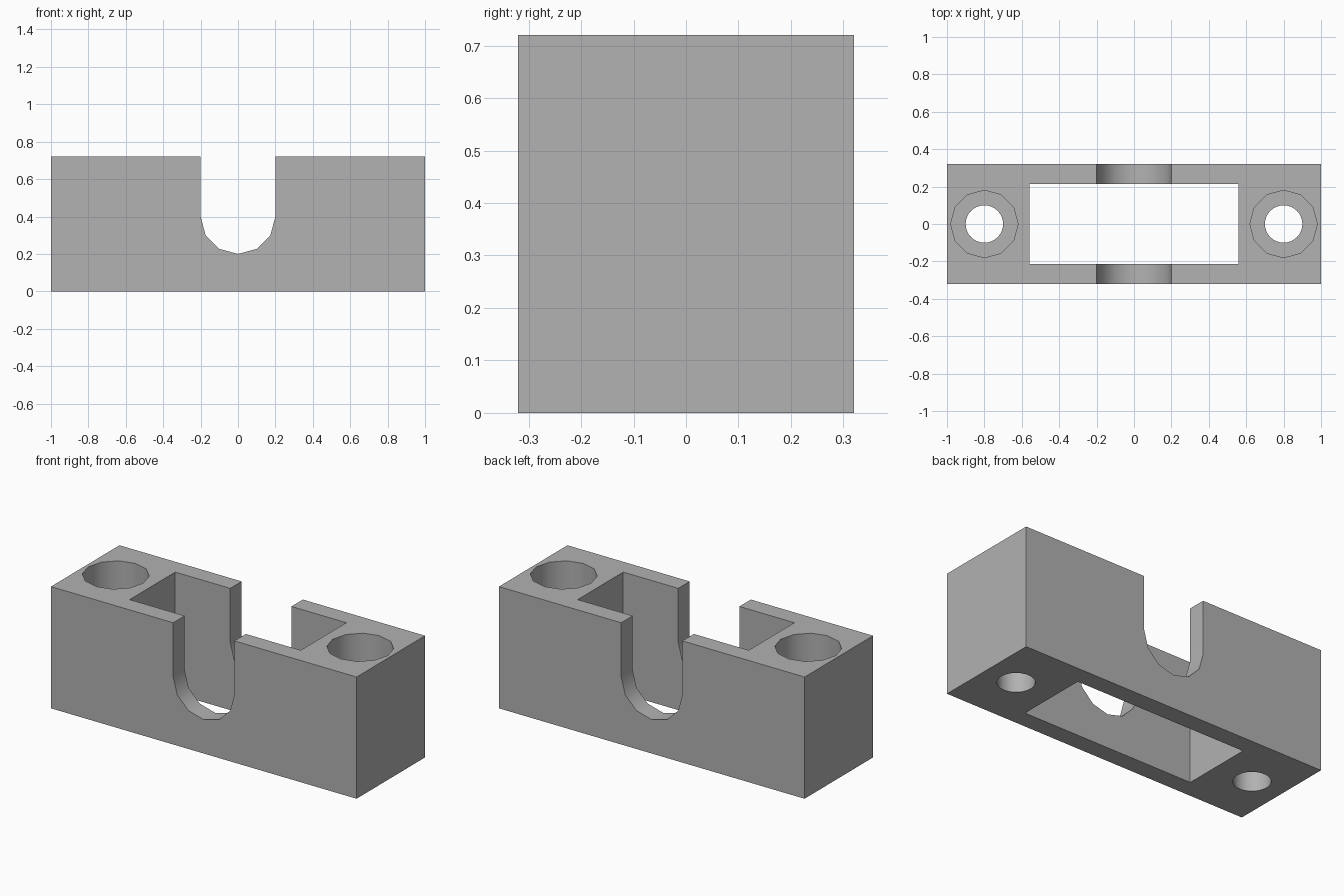
import bpy, bmesh
from math import cos, sin, pi, radians
from mathutils import Vector

if "Cube" in bpy.data.objects:
    bpy.data.objects.remove(bpy.data.objects["Cube"])

LENGTH, WIDTH, HEIGHT = 2.0, 0.64, 0.72

grey = bpy.data.materials.new("plain_grey")
grey.use_nodes = True
colour = (0.445, 0.445, 0.445, 1)
grey.diffuse_color = colour
grey.node_tree.nodes["Principled BSDF"].inputs["Base Color"].default_value = colour


def prism(name, outline, sweep):
    """Solid made by sweeping a closed outline along a vector."""
    bm = bmesh.new()
    face = bm.faces.new([bm.verts.new(p) for p in outline])
    top = bmesh.ops.extrude_face_region(bm, geom=[face])["geom"]
    moved = [v for v in top if isinstance(v, bmesh.types.BMVert)]
    bmesh.ops.translate(bm, verts=moved, vec=Vector(sweep))
    bmesh.ops.recalc_face_normals(bm, faces=bm.faces)
    mesh = bpy.data.meshes.new(name)
    bm.to_mesh(mesh)
    bm.free()
    mesh.materials.append(grey)
    obj = bpy.data.objects.new(name, mesh)
    bpy.context.collection.objects.link(obj)
    return obj


def block(name, x, y, z0, z1):
    outline = [(-x, -y, z0), (x, -y, z0), (x, y, z0), (-x, y, z0)]
    return prism(name, outline, (0, 0, z1 - z0))


def bore(name, x, radius, sides, z0, z1):
    angles = [2 * pi * i / sides for i in range(sides)]
    outline = [(x + radius * cos(a), radius * sin(a), z0) for a in angles]
    return prism(name, outline, (0, 0, z1 - z0))


# Main body
body = block("mounting_block", LENGTH / 2, WIDTH / 2, 0, HEIGHT)

# Rectangular window straight through from top to bottom
cutters = [block("window_cutter", 0.56, 0.213, -0.1, 1)]

# Round-bottomed slot across the front and back walls
slot_radius, slot_z = 0.2, 0.4
arc = [pi + pi * i / 6 for i in range(7)]
slot = [(slot_radius * cos(a), -1, slot_z + slot_radius * sin(a)) for a in arc]
slot += [(slot_radius, -1, 1), (-slot_radius, -1, 1)]
cutters.append(prism("slot_cutter", slot, (0, 2, 0)))

# Counterbored screw holes at both ends
for x in (-0.8, 0.8):
    cutters.append(bore("screw_hole_cutter", x, 0.1, 32, -0.1, 1))
    cutters.append(bore("screw_head_cutter", x, 0.18, 12, 0.4, 1))

# Cut the body and drop the helpers
bpy.ops.object.select_all(action="DESELECT")
body.select_set(True)
bpy.context.view_layer.objects.active = body
for cutter in cutters:
    cutter.hide_render = True
    cut = body.modifiers.new("cut", "BOOLEAN")
    cut.operation, cut.solver, cut.object = "DIFFERENCE", "EXACT", cutter
    bpy.ops.object.modifier_apply(modifier=cut.name)
    bpy.data.objects.remove(cutter)

bpy.ops.object.shade_smooth_by_angle(angle=radians(32))
